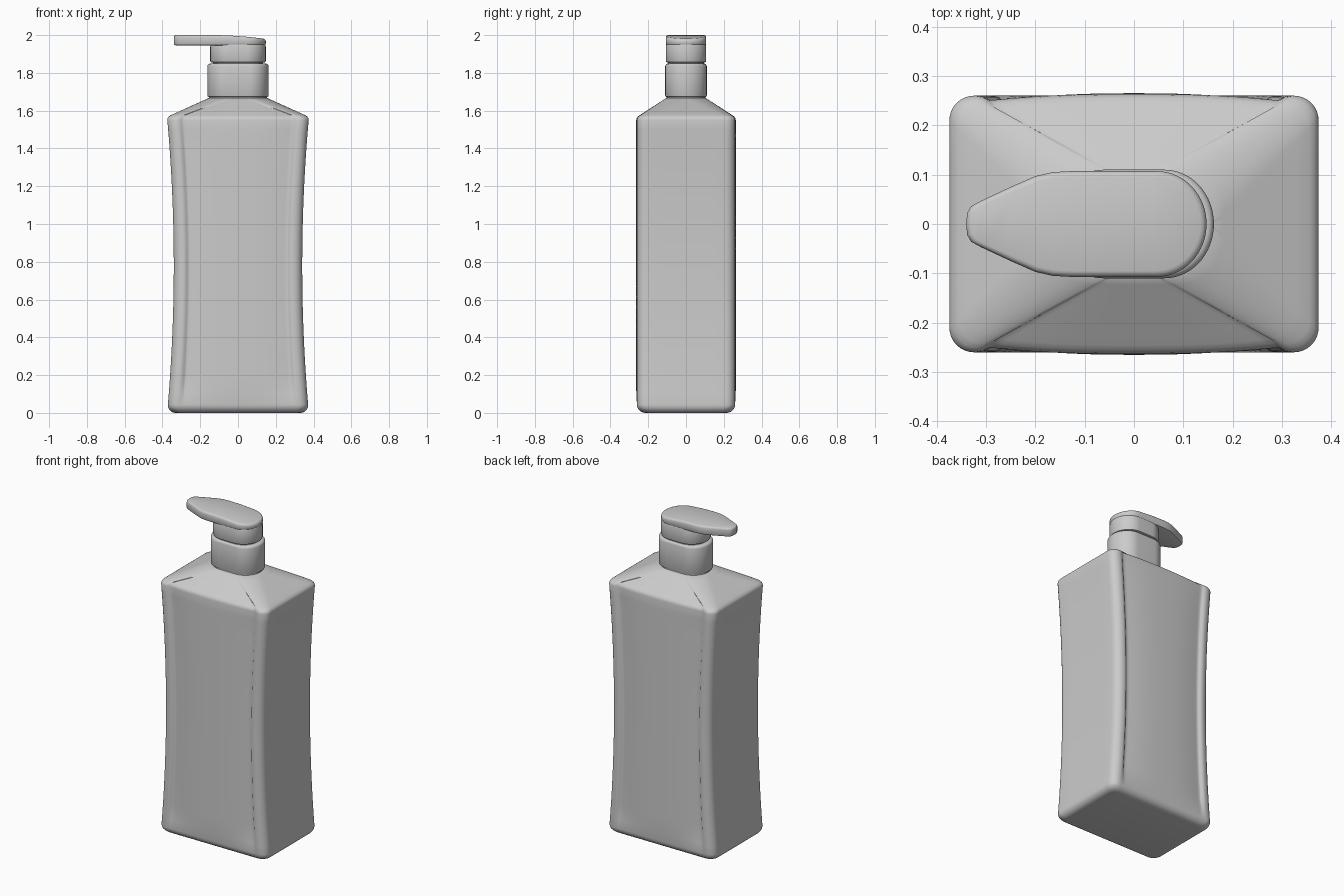
import bpy
import math

cube = bpy.data.objects.get("Cube")
if cube:
    bpy.data.objects.remove(cube, do_unlink=True)

grey = bpy.data.materials.new("plain grey")
grey.use_nodes = True
colour = (0.6, 0.6, 0.6, 1)
grey.diffuse_color = colour
grey.node_tree.nodes["Principled BSDF"].inputs["Base Color"].default_value = colour


def close_half(half):
    """Mirror an outline running from +x to -x across the x axis."""
    return half + [(x, -y) for x, y in reversed(half[1:-1])]


def close_quarter(quarter):
    """Mirror an outline running from +x to +y into a full loop."""
    return close_half(quarter + [(-x, y) for x, y in reversed(quarter[:-1])])


def arc(cx, cy, rx, ry, steps=8):
    angles = [math.pi / 2 * i / steps for i in range(steps + 1)]
    return [(cx + rx * math.cos(a), cy + ry * math.sin(a)) for a in angles]


def loft(name, rings, angle=35):
    """Skin equal-length rings of 3D points and cap both ends with strips."""
    n = len(rings[0])
    verts = [p for ring in rings for p in ring]
    faces = []
    for k in range(len(rings) - 1):
        a, b = k * n, (k + 1) * n
        for i in range(n):
            j = (i + 1) % n
            faces.append((a + i, a + j, b + j, b + i))
    top = (len(rings) - 1) * n
    for i in range(n // 2):
        strip = list(dict.fromkeys([i, i + 1, n - i - 1, (n - i) % n]))
        faces.append([top + v for v in strip])
        faces.append(strip[::-1])
    mesh = bpy.data.meshes.new(name)
    mesh.from_pydata(verts, [], faces)
    mesh.materials.append(grey)
    obj = bpy.data.objects.new(name, mesh)
    bpy.context.collection.objects.link(obj)
    bpy.ops.object.select_all(action="DESELECT")
    obj.select_set(True)
    bpy.context.view_layer.objects.active = obj
    bpy.ops.object.shade_smooth_by_angle(angle=math.radians(angle))
    return obj


def at_height(outline, z):
    return [(x, y, z) for x, y in outline]


# Bottle cross-section: rounded corner posts, a groove, then a bowed panel
GROOVE = [(0.005, 0), (0.018, 0.003), (0.027, 0.011), (0.034, 0.013), (0.05, 0.011)]


def body_outline(hx, hy, r, relief):
    pts = [(hx, (hy - r) * t / 3) for t in range(3)]
    pts += arc(hx - r, hy - r, r, r)
    scale = hx / 0.37
    for offset, depth in GROOVE:
        pts.append((hx - r - offset * scale, hy - depth * relief))
    edge = pts[-1][0]
    for i in range(7, -1, -1):
        t = i / 8
        pts.append((edge * t, hy + relief * (0.005 - 0.016 * t ** 2.5)))
    return close_quarter(pts)


def half_width(z):
    return 0.34 + 0.0575 * (z - 0.78) ** 2


DEPTH, CORNER, RIM = 0.26, 0.05, 1.55
body = []
# Rounded foot
for i in range(7):
    a = math.pi / 2 * i / 6
    inset, z = 0.045 * (1 - math.sin(a)), 0.045 * (1 - math.cos(a))
    body.append(at_height(body_outline(half_width(z) - inset, DEPTH - inset, CORNER, 0), z))
# Waisted walls
for i in range(1, 29):
    z = 0.045 + (RIM - 0.045) * i / 28
    relief = min(1, (z - 0.045) / 0.1, 0.7 + (RIM - z) * 4)
    body.append(at_height(body_outline(half_width(z), DEPTH, CORNER, relief), z))
# Soft rim, then sloping shoulder up to the neck
wide = half_width(RIM)
for inset, z in [(0.002, 1.56), (0.008, 1.569), (0.018, 1.576)]:
    body.append(at_height(body_outline(wide - inset, DEPTH - inset, CORNER, 0.7), z))
for i in range(1, 9):
    t = i / 8
    hx = (wide - 0.018) * (1 - t) + 0.157 * t
    hy = (DEPTH - 0.018) * (1 - t) + 0.106 * t
    r = CORNER + 0.05 * t
    body.append(at_height(body_outline(hx, hy, r, 0.7 * (1 - t)), 1.576 + 0.09 * t))
loft("bottle_body", body)


def neck_outline(hx, hy):
    return close_quarter(arc(hx - 0.1, 0, 0.1, hy, 16) + [(0, hy)])


def neck_part(name, hx, hy, profile):
    loft(name, [at_height(neck_outline(hx - d, hy - d), z) for d, z in profile])


# Collar, narrow gap and pump stem
neck_part("neck_collar", 0.162, 0.11,
          [(0.008, 1.65), (0.008, 1.672), (0.002, 1.675), (0, 1.68), (0, 1.835),
           (0.002, 1.842), (0.006, 1.847), (0.012, 1.849)])
neck_part("pump_neck", 0.145, 0.107, [(0.012, 1.84), (0.012, 1.865)])
neck_part("pump_stem", 0.147, 0.107,
          [(0.008, 1.855), (0.002, 1.858), (0, 1.863), (0, 1.94), (0.004, 1.955)])

# Pump head with tapering spout
head_half = arc(0.047, 0, 0.1, 0.107, 16)
head_half += [(-0.05, 0.107), (-0.13, 0.107), (-0.165, 0.105), (-0.2, 0.097),
              (-0.25, 0.075), (-0.31, 0.047), (-0.33, 0.036), (-0.338, 0.022), (-0.34, 0)]
head_outline = close_half(head_half)


def crown(x):
    return 2.0 - 0.02 * (max(0, x + 0.1) / 0.245) ** 1.6


def head_ring(inset, drop, from_top):
    ring = []
    for x, y in head_outline:
        px = -0.097 + (x + 0.097) * (1 - inset / 0.243)
        py = y * (1 - inset / 0.107)
        ring.append((px, py, crown(px) - drop if from_top else 1.945 + drop))
    return ring


loft("pump_head", [head_ring(0.012, 0, False), head_ring(0.004, 0.003, False),
                   head_ring(0, 0.01, False), head_ring(0, 0.012, True),
                   head_ring(0.002, 0.006, True), head_ring(0.006, 0.002, True),
                   head_ring(0.012, 0, True)])
